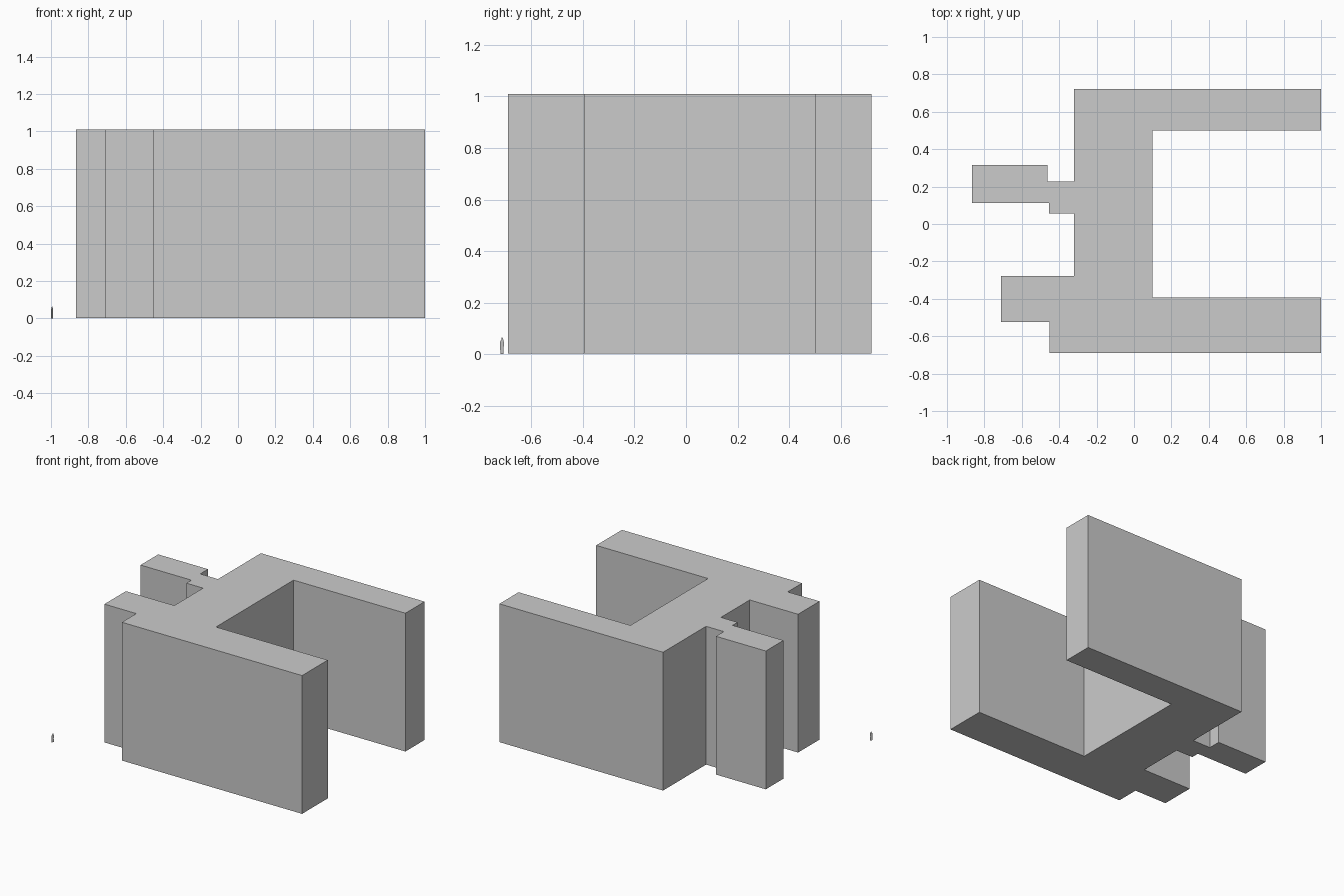
import bpy, bmesh

if "Cube" in bpy.data.objects:
    bpy.data.objects.remove(bpy.data.objects["Cube"])


def face_object(name, points):
    bm = bmesh.new()
    face = bm.faces.new([bm.verts.new(p) for p in points])
    return bm, face, name


def finish(bm, name):
    mesh = bpy.data.meshes.new(name)
    bm.to_mesh(mesh)
    bm.free()
    obj = bpy.data.objects.new(name, mesh)
    bpy.context.collection.objects.link(obj)
    return obj


# Building block: one floor plan extruded straight up
plan = [
    (-0.453, -0.69), (1.0, -0.69), (1.0, -0.394), (0.098, -0.394),
    (0.098, 0.50), (1.0, 0.50), (1.0, 0.721), (-0.32, 0.721),
    (-0.32, 0.226), (-0.463, 0.226), (-0.463, 0.316), (-0.865, 0.316),
    (-0.865, 0.113), (-0.455, 0.113), (-0.455, 0.055), (-0.32, 0.055),
    (-0.32, -0.277), (-0.71, -0.277), (-0.71, -0.524), (-0.453, -0.524),
]
HEIGHT = 1.01
bm, base, name = face_object("building_block", [(x, y, 0.002) for x, y in plan])
top = bmesh.ops.extrude_face_region(bm, geom=[base])["geom"]
bmesh.ops.translate(bm, vec=(0, 0, HEIGHT - 0.002),
                    verts=[v for v in top if isinstance(v, bmesh.types.BMVert)])
bmesh.ops.recalc_face_normals(bm, faces=bm.faces)
finish(bm, name)

# Scale figure: flat standing cut-out, half outline (across, up) mirrored
half = [(0.001, 0.028), (0.003, 0.0), (0.006, 0.0), (0.0055, 0.028),
        (0.008, 0.031), (0.0075, 0.047), (0.005, 0.053), (0.002, 0.055),
        (0.003, 0.059), (0.002, 0.064)]
outline = half + [(-a, z) for a, z in reversed(half)]
bm, face, name = face_object(
    "scale_figure", [(-0.994 + 0.75 * a, -0.714 + a, z) for a, z in outline])
bmesh.ops.triangulate(bm, faces=[face])
finish(bm, name)
